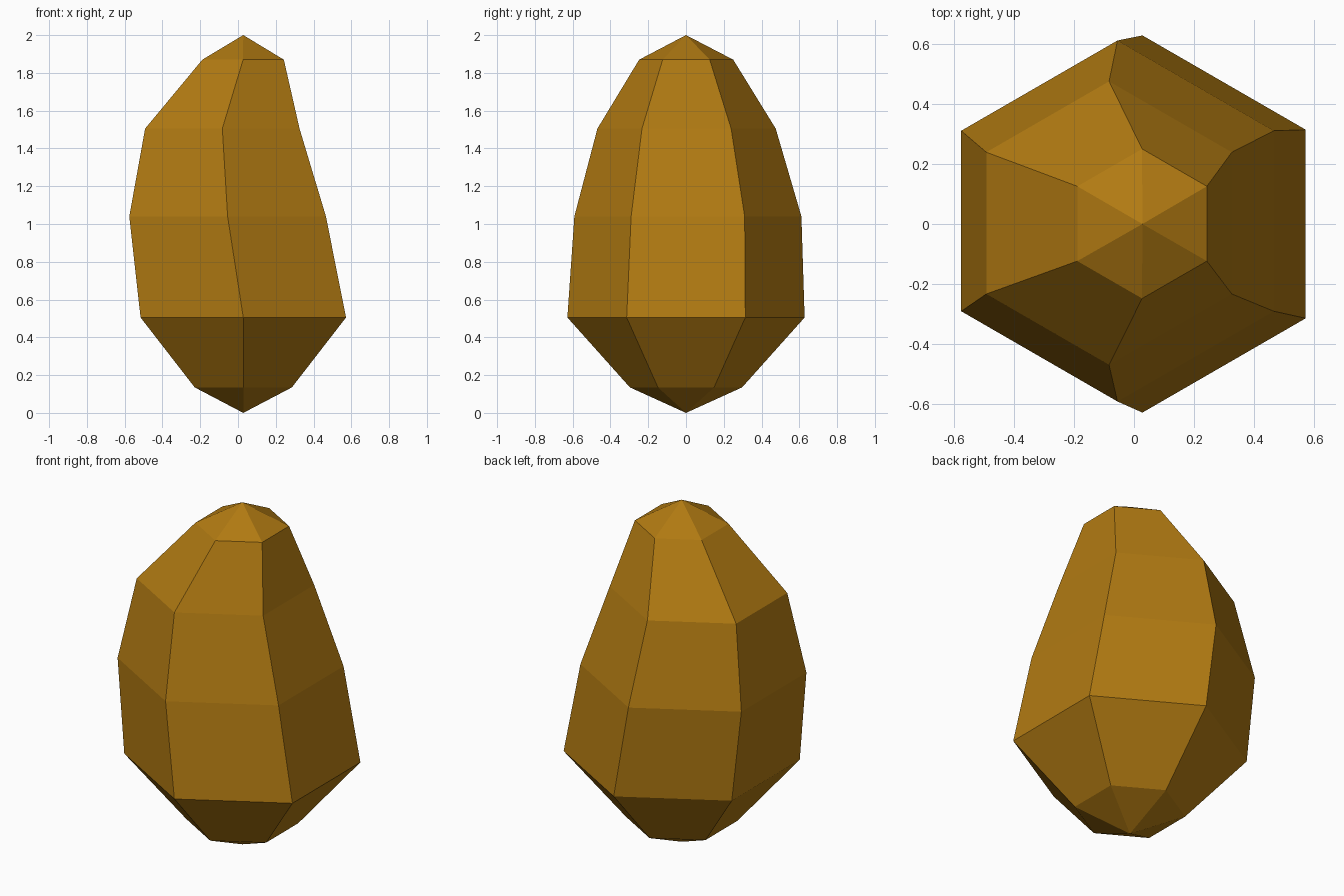
import bpy, bmesh, math

if "Cube" in bpy.data.objects:
    bpy.data.objects.remove(bpy.data.objects["Cube"])

# Golden brown skin
mat = bpy.data.materials.new("golden brown")
mat.diffuse_color = (0.44, 0.195, 0.006, 1)
mat.use_nodes = True
mat.node_tree.nodes["Principled BSDF"].inputs["Base Color"].default_value = mat.diffuse_color

# Hexagonal rings of the fruit body: height, centre x, centre y, radius
RINGS = [
    (0.135, 0.028, 0.0, 0.297),
    (0.505, 0.028, 0.0, 0.628),
    (1.04, -0.055, 0.01, 0.601),
    (1.505, -0.083, 0.003, 0.472),
    (1.87, 0.027, 0.001, 0.249),
]
SIDES = 6

bm = bmesh.new()
rings = []
for z, cx, cy, r in RINGS:
    angles = [math.pi / 6 + math.tau * i / SIDES for i in range(SIDES)]
    rings.append([bm.verts.new((cx + r * math.cos(a), cy + r * math.sin(a), z)) for a in angles])
bottom = bm.verts.new((0.028, 0, 0))
top = bm.verts.new((0.028, 0, 2.0))

# Side bands and pointed ends
for i in range(SIDES):
    j = (i + 1) % SIDES
    for lo, hi in zip(rings, rings[1:]):
        bm.faces.new((lo[i], lo[j], hi[j], hi[i]))
    bm.faces.new((rings[0][j], rings[0][i], bottom))
    bm.faces.new((rings[-1][i], rings[-1][j], top))
bmesh.ops.recalc_face_normals(bm, faces=bm.faces)

mesh = bpy.data.meshes.new("fruit_body")
bm.to_mesh(mesh)
bm.free()
mesh.materials.append(mat)
body = bpy.data.objects.new("fruit_body", mesh)
bpy.context.collection.objects.link(body)
